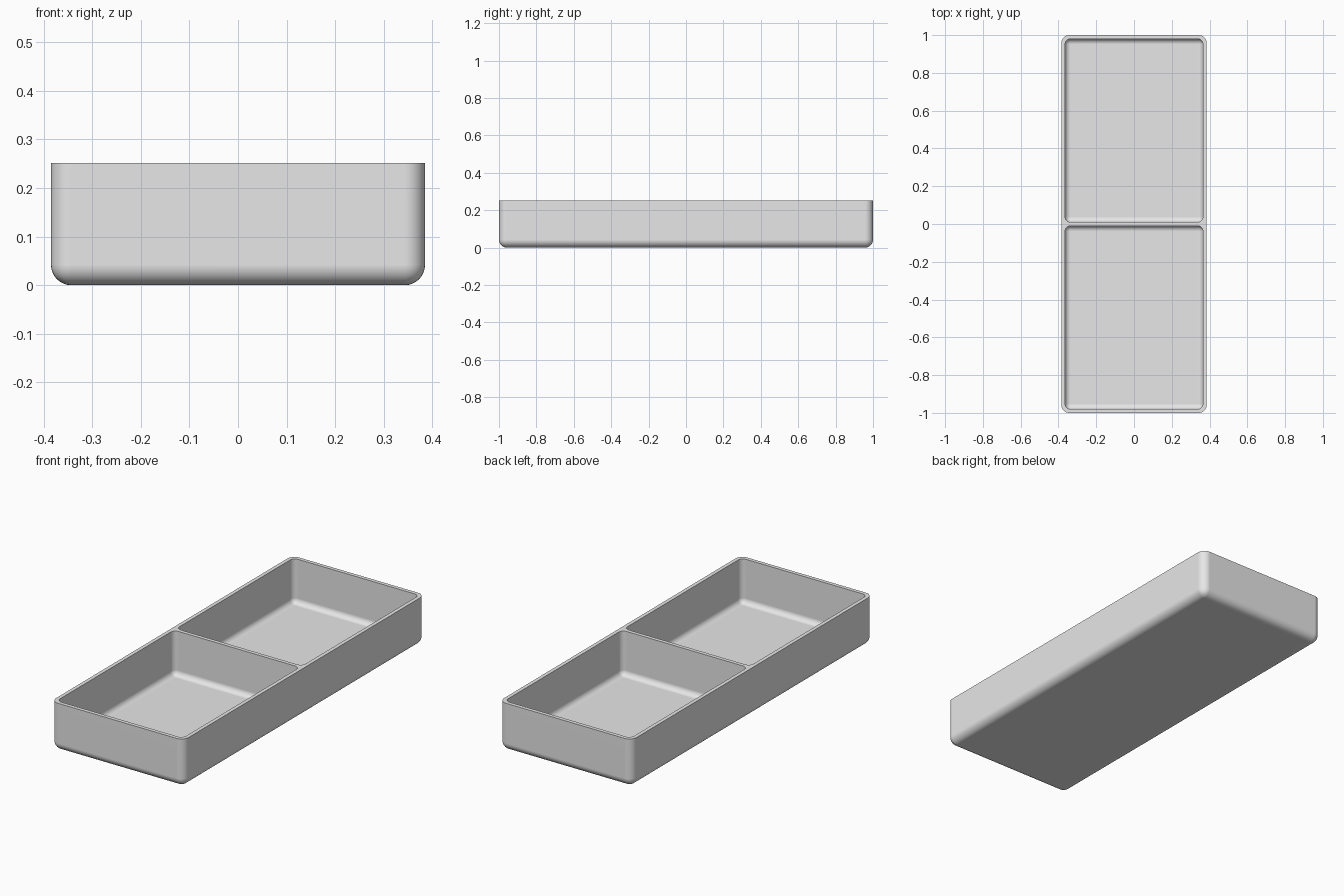
import bpy
import bmesh
import math

if "Cube" in bpy.data.objects:
    bpy.data.objects.remove(bpy.data.objects["Cube"], do_unlink=True)

HALF_X, HALF_Y, HEIGHT = 0.385, 1.0, 0.252
WALL = 0.02
OUTER_RADIUS, INNER_RADIUS = 0.042, 0.028

grey = bpy.data.materials.new("light_grey")
grey.use_nodes = True
colour = (0.8, 0.8, 0.8, 1)
grey.diffuse_color = colour
grey.node_tree.nodes["Principled BSDF"].inputs["Base Color"].default_value = colour


def rounded_block(name, low, high, radius):
    """Box with rounded upright and bottom edges and a flat, sharp top."""
    bm = bmesh.new()
    bmesh.ops.create_cube(bm, size=1)
    for v in bm.verts:
        for axis in range(3):
            v.co[axis] = high[axis] if v.co[axis] > 0 else low[axis]
    edges = [e for e in bm.edges if min(v.co.z for v in e.verts) < high[2]]
    bmesh.ops.bevel(bm, geom=edges, offset=radius, segments=8,
                    profile=0.5, affect='EDGES')
    mesh = bpy.data.meshes.new(name)
    bm.to_mesh(mesh)
    bm.free()
    mesh.materials.append(grey)
    obj = bpy.data.objects.new(name, mesh)
    bpy.context.collection.objects.link(obj)
    return obj


# Outer tray body
tray = rounded_block("two_compartment_tray", (-HALF_X, -HALF_Y, 0),
                     (HALF_X, HALF_Y, HEIGHT), OUTER_RADIUS)
bpy.ops.object.select_all(action='DESELECT')
bpy.context.view_layer.objects.active = tray
tray.select_set(True)

# Front and back compartments, leaving a thin divider between them
for name, y0, y1 in (("front_pocket", -HALF_Y + WALL, -WALL / 2),
                     ("back_pocket", WALL / 2, HALF_Y - WALL)):
    pocket = rounded_block(name, (-HALF_X + WALL, y0, WALL),
                           (HALF_X - WALL, y1, HEIGHT + WALL), INNER_RADIUS)
    pocket.hide_render = True
    cut = tray.modifiers.new(name, 'BOOLEAN')
    cut.operation = 'DIFFERENCE'
    cut.solver = 'EXACT'
    cut.object = pocket
    bpy.ops.object.modifier_apply(modifier=cut.name)
    bpy.data.objects.remove(pocket, do_unlink=True)

# Smooth fillets with crisp rim edges and flat broad faces
bpy.ops.object.shade_smooth_by_angle(angle=math.radians(30))
flat = tray.modifiers.new("flat_walls", 'WEIGHTED_NORMAL')
flat.keep_sharp = True
